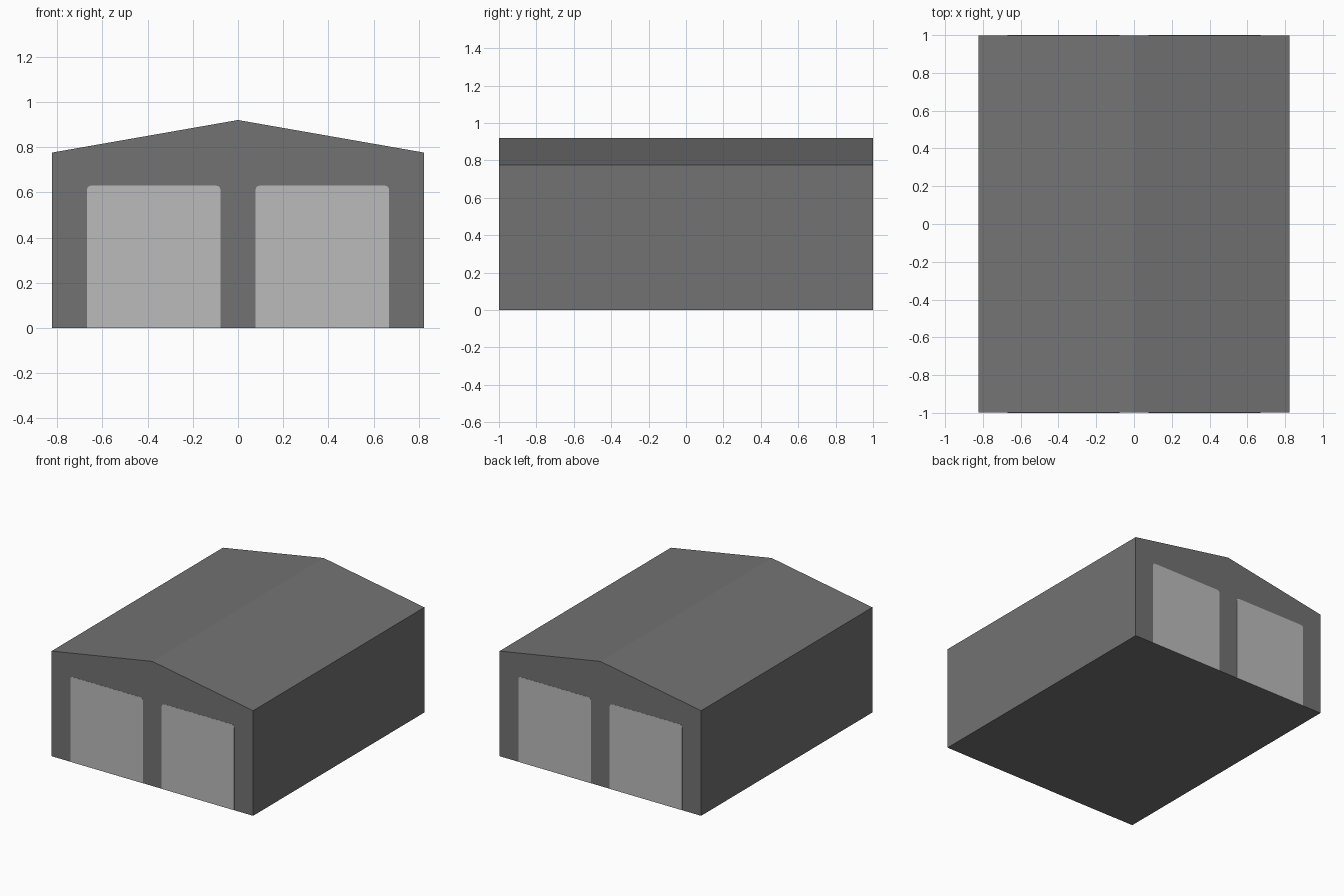
import bpy, bmesh, math

if "Cube" in bpy.data.objects:
    bpy.data.objects.remove(bpy.data.objects["Cube"])

HALF_W, EAVE, RIDGE, HALF_L = 0.823, 0.776, 0.92, 0.999


def material(name, value):
    m = bpy.data.materials.new(name)
    m.diffuse_color = (value, value, value, 1)
    m.use_nodes = True
    m.node_tree.nodes["Principled BSDF"].inputs["Base Color"].default_value = m.diffuse_color
    return m


def extrude_profile(name, profile, y0, y1, mat):
    """Solid made from an x-z outline, running from y0 to y1."""
    bm = bmesh.new()
    face = bm.faces.new([bm.verts.new((x, y0, z)) for x, z in profile])
    moved = bmesh.ops.extrude_face_region(bm, geom=[face])["geom"]
    verts = [v for v in moved if isinstance(v, bmesh.types.BMVert)]
    bmesh.ops.translate(bm, verts=verts, vec=(0, y1 - y0, 0))
    bmesh.ops.recalc_face_normals(bm, faces=bm.faces)
    mesh = bpy.data.meshes.new(name)
    bm.to_mesh(mesh)
    bm.free()
    mesh.materials.append(mat)
    obj = bpy.data.objects.new(name, mesh)
    bpy.context.collection.objects.link(obj)
    return obj


def door_outline(cx, half, top, r):
    """Square-footed panel with small rounded top corners."""
    pts = [(cx - half, 0), (cx + half, 0)]
    for sx, start in ((1, 0), (-1, 90)):
        for i in range(4):
            a = math.radians(start + i * 30)
            pts.append((cx + sx * (half - r) + r * math.cos(a),
                        top - r + r * math.sin(a)))
    return pts


wall_grey = material("dark grey", 0.17)
door_grey = material("light grey", 0.5)

# Garage body with a shallow gable roof
extrude_profile("garage_body",
                [(-HALF_W, 0), (HALF_W, 0), (HALF_W, EAVE), (0, RIDGE), (-HALF_W, EAVE)],
                -HALF_L, HALF_L, wall_grey)

# Pair of thin door panels on each end
for end, sy in (("front", -1), ("back", 1)):
    for side, sx in (("left", -1), ("right", 1)):
        extrude_profile(f"{end}_{side}_door",
                        door_outline(sx * 0.373, 0.296, 0.63, 0.02),
                        sy * (HALF_L - 0.002), sy * 1.0, door_grey)
